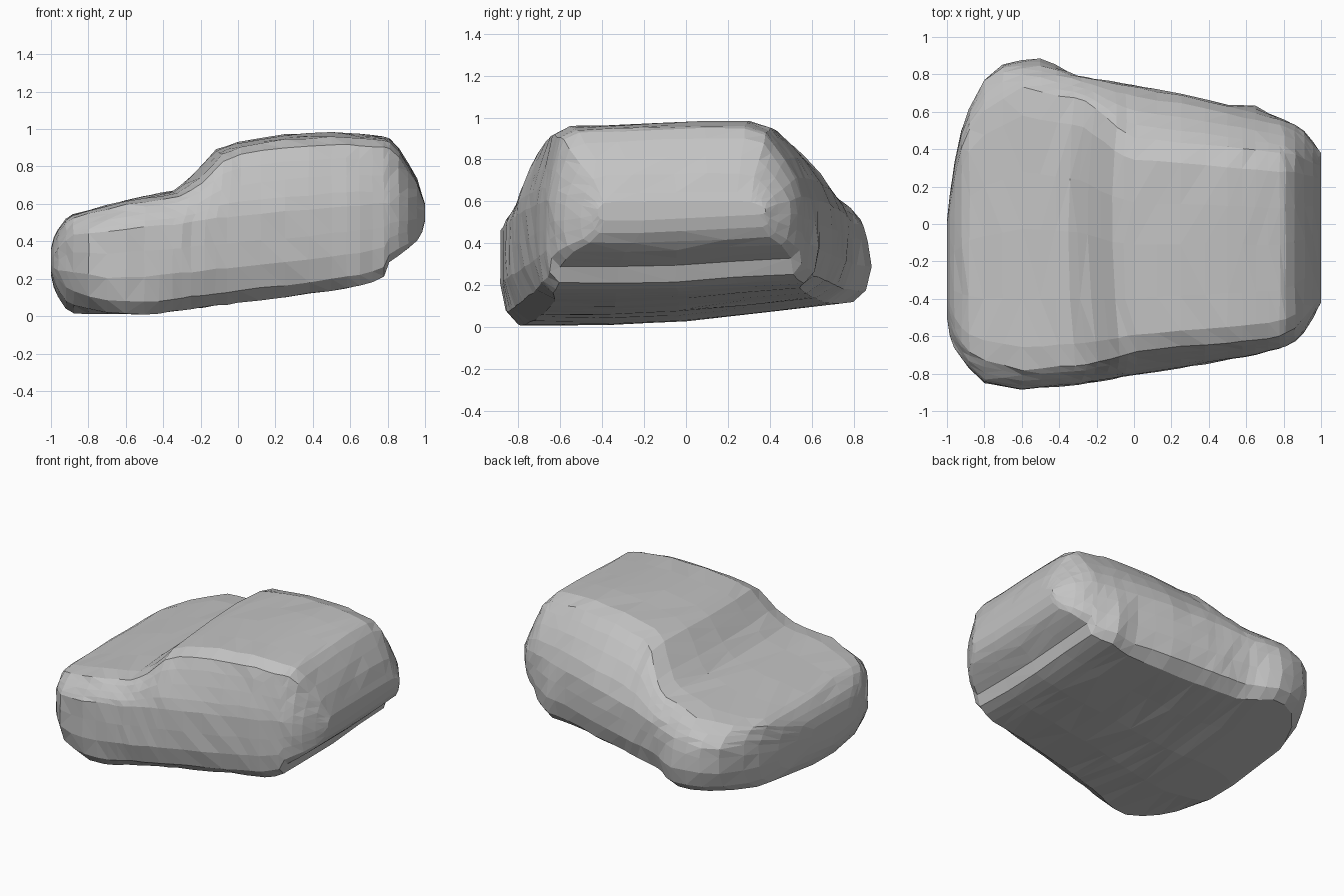
import bpy
import bmesh
import math
import random
from mathutils import Vector

random.seed(4)

old_cube = bpy.data.objects.get("Cube")
if old_cube:
    bpy.data.objects.remove(old_cube, do_unlink=True)


def make_material(name, value):
    material = bpy.data.materials.new(name)
    material.use_nodes = True
    colour = (value, value, value, 1)
    material.diffuse_color = colour
    shader = material.node_tree.nodes["Principled BSDF"]
    shader.inputs["Base Color"].default_value = colour
    return material


def lerp(start, end, factor):
    return start + (end - start) * factor


def sample(curve, x):
    """Read a piecewise linear outline at position x."""
    for (x0, v0), (x1, v1) in zip(curve, curve[1:]):
        if x <= x1:
            return lerp(v0, v1, max(0, (x - x0) / (x1 - x0)))
    return curve[-1][1]


def bump(x, centre, width):
    return math.exp(-((x - centre) / width) ** 2)


# Side outlines of the car body: bonnet, windscreen and roof, then the underside
roofline = [(-1, .36), (-.99, .41), (-.95, .49), (-.9, .54), (-.6, .62), (-.35, .67),
            (-.25, .75), (-.12, .89), (0, .93), (.25, .97), (.55, .985), (.8, .96),
            (.86, .9), (.95, .75), (1, .6)]
underside = [(-1, .22), (-.98, .13), (-.93, .04), (-.9, .01), (-.45, .01), (-.2, .045),
             (.5, .135), (.7, .17), (.78, .21), (.81, .29), (.9, .35), (.955, .4),
             (.985, .45), (1, .51)]
beltline = [(-1, .3), (-.9, .42), (-.5, .46), (0, .5), (.8, .57), (1, .56)]

# Plan outlines of the two flanks and of the two roof edges
right_flank = [(-1, -.5), (-.98, -.63), (-.9, -.75), (-.8, -.85), (-.6, -.885),
               (-.35, -.865), (0, -.81), (.6, -.71), (.8, -.66), (.9, -.6), (1, -.42)]
left_flank = [(-1, .02), (-.98, .2), (-.95, .4), (-.9, .57), (-.8, .77), (-.68, .86),
              (-.5, .85), (-.3, .79), (0, .74), (.3, .69), (.8, .56), (.9, .51), (1, .38)]
right_roof_edge = [(-1, -.42), (-.95, -.6), (-.85, -.72), (-.6, -.78), (-.3, -.75),
                   (0, -.68), (.75, -.61), (.86, -.56), (1, -.39)]
left_roof_edge = [(-1, 0), (-.95, .33), (-.85, .58), (-.6, .73), (-.3, .66),
                  (-.1, .5), (0, .46), (.6, .4), (.86, .37), (1, .31)]

# How far the sills tuck in under the body, as a share of its width
sill_tuck = [(-1, .12), (-.85, .11), (-.65, .05), (-.5, .05), (-.3, .08), (0, .09),
             (.45, .08), (.65, .05), (1, .04)]


def body_section(x):
    """One closed cross-section of the body, starting at the bottom right."""
    top, bottom, belt = (sample(c, x) for c in (roofline, underside, beltline))
    right, left = sample(right_flank, x), sample(left_flank, x)
    right_edge, left_edge = sample(right_roof_edge, x), sample(left_roof_edge, x)
    tuck = sample(sill_tuck, x)
    inset = (left - right) * tuck * .3
    tilt = lerp(.13, .05, (x + 1) / 2)

    def floor(y):
        # The underside climbs to the left, and to the right corner of the nose
        nose_rise = .2 * bump(x, -.95, .15) * max(0, -y - .3)
        return bottom + tilt * max(0, y + .2) + nose_rise

    # Wheel arches swell the lower left flank
    arch = .035 * bump(x, -.5, .13) + .03 * bump(x, .65, .08)
    low_left = left + arch
    floor_left, floor_right = floor(left), floor(right)
    points = []
    for t in (0, .25, .5, .75, 1):
        y = lerp(right, low_left, lerp(tuck, 1 - tuck, t))
        points.append((y, floor(y)))
    points += [(low_left - inset, lerp(floor_left, belt, .15)),
               (low_left, lerp(floor_left, belt, .5)),
               (left + arch * .5, lerp(floor_left, belt, .85))]

    # Left cabin side, rounded over into the roof
    corner = top - (top - belt) * .08
    for t in (.15, .4, .65, .85, 1):
        points.append((lerp(left, left_edge, t ** 1.7), lerp(belt, corner, t)))

    # Gently domed roof
    for t in (.1, .3, .5, .75, .92):
        drop = (top - belt) * .1 * max(0, t - .35)
        points.append((lerp(left_edge, right_edge, t), top - drop))

    # Right cabin side
    corner = top - (top - belt) * .15
    for t in (1, .8, .55, .3, .1):
        points.append((lerp(right, right_edge, t ** 1.4), lerp(belt, corner, t)))
    points += [(right, lerp(floor_right, belt, t)) for t in (.75, .45)]
    points.append((right + inset, lerp(floor_right, belt, .15)))

    # The windscreen curves back towards its pillars
    ring = []
    for y, z in points:
        height = max(0, (z - belt) / (top - belt))
        sweep = .07 * bump(x, -.2, .2) * (y / .75) ** 2 * height
        ring.append(Vector((x + sweep, y, z)))
    return ring


def build_body(material):
    stations = [-1, -.985, -.96, -.92, -.88, -.8, -.7, -.6, -.5, -.42, -.35, -.3,
                -.25, -.18, -.12, -.06, 0, .12, .25, .38, .5, .58, .65, .72,
                .78, .81, .86, .91, .955, .985, 1]
    bm = bmesh.new()
    rings = []
    for x in stations:
        ring = []
        for point in body_section(x):
            # Slight unevenness of the hand-worked surface
            if abs(x) < .98:
                point += Vector([random.uniform(-.004, .004) for _ in range(3)])
            ring.append(bm.verts.new(point))
        rings.append(ring)
    for near, far in zip(rings, rings[1:]):
        for i in range(len(near)):
            j = (i + 1) % len(near)
            bm.faces.new((near[i], near[j], far[j], far[i]))
    bm.faces.new(rings[0])
    bm.faces.new(rings[-1])
    bmesh.ops.recalc_face_normals(bm, faces=bm.faces)
    bmesh.ops.triangulate(bm, faces=bm.faces)
    mesh = bpy.data.meshes.new("car_body")
    bm.to_mesh(mesh)
    bm.free()
    mesh.materials.append(material)
    body = bpy.data.objects.new("car_body", mesh)
    bpy.context.collection.objects.link(body)


build_body(make_material("plain grey", .55))
